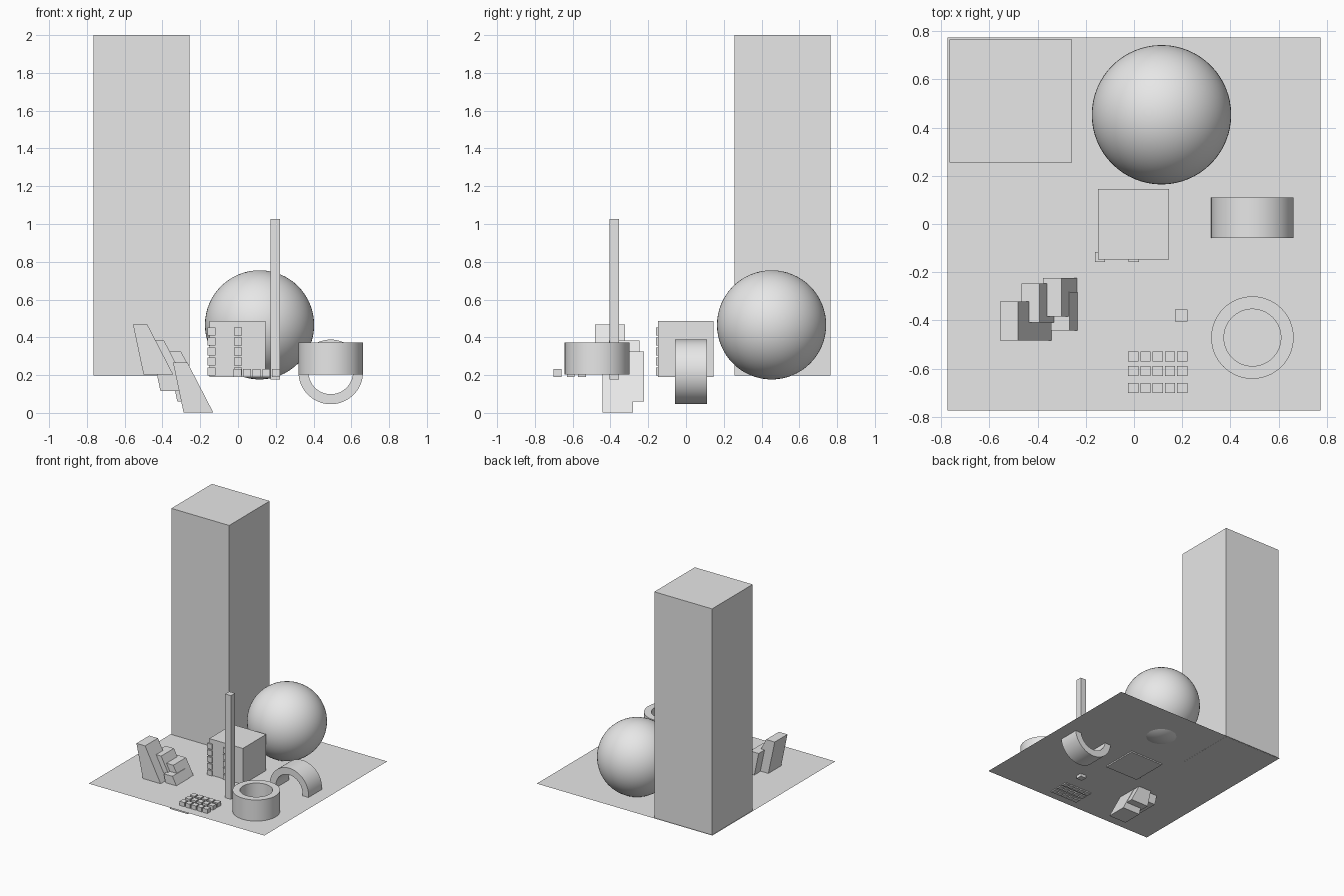
import bpy, bmesh, math
from mathutils import Vector

if "Cube" in bpy.data.objects:
    bpy.data.objects.remove(bpy.data.objects["Cube"])

grey = bpy.data.materials.new("plain_grey")
grey.diffuse_color = (0.8, 0.8, 0.8, 1)
grey.use_nodes = True
grey.node_tree.nodes["Principled BSDF"].inputs["Base Color"].default_value = grey.diffuse_color


def finish(name, bm, smooth=False):
    bmesh.ops.recalc_face_normals(bm, faces=bm.faces)
    mesh = bpy.data.meshes.new(name)
    bm.to_mesh(mesh)
    bm.free()
    mesh.materials.append(grey)
    obj = bpy.data.objects.new(name, mesh)
    bpy.context.collection.objects.link(obj)
    if smooth:
        bpy.context.view_layer.objects.active = obj
        obj.select_set(True)
        bpy.ops.object.shade_smooth_by_angle(angle=math.radians(35))
        obj.select_set(False)
    return obj


def add_box(bm, lo, hi):
    lo, hi = Vector(lo), Vector(hi)
    verts = bmesh.ops.create_cube(bm, size=1)["verts"]
    bmesh.ops.scale(bm, vec=hi - lo, verts=verts)
    bmesh.ops.translate(bm, vec=(lo + hi) / 2, verts=verts)


def box(name, lo, hi):
    bm = bmesh.new()
    add_box(bm, lo, hi)
    return finish(name, bm)


def small_cubes(name, centres, size=0.042):
    bm = bmesh.new()
    half = Vector((size, size, size)) / 2
    for c in centres:
        add_box(bm, Vector(c) - half, Vector(c) + half)
    return finish(name, bm)


def tube(name, centre, rot_x, outer=0.171, inner=0.118, length=0.168, sides=64):
    bm = bmesh.new()
    h = length / 2
    pts = [(inner, -h), (outer, -h), (outer, h), (inner, h)]
    rings = [[bm.verts.new((r * math.cos(a), r * math.sin(a), z)) for r, z in pts]
             for a in (math.tau * i / sides for i in range(sides))]
    for i in range(sides):
        a, b = rings[i], rings[(i + 1) % sides]
        for j in range(4):
            k = (j + 1) % 4
            bm.faces.new((a[j], b[j], b[k], a[k]))
    obj = finish(name, bm, True)
    obj.location = centre
    obj.rotation_euler.x = rot_x
    return obj


def leaning_block(name, top_right_x, top_z, y_max):
    # Slanted side profile, extruded along y
    profile = [(-0.076, 0), (0, 0), (0.137, -0.265), (-0.02, -0.265)]
    bm = bmesh.new()
    face = bm.faces.new([bm.verts.new((top_right_x + x, y_max, top_z + z))
                         for x, z in profile])
    ext = bmesh.ops.extrude_face_region(bm, geom=[face])
    moved = [v for v in ext["geom"] if isinstance(v, bmesh.types.BMVert)]
    bmesh.ops.translate(bm, vec=(0, -0.161, 0), verts=moved)
    if face.is_valid and len(bm.faces) == 5:
        bm.faces.new([v for v in face.verts])
    return finish(name, bm)


# Flat ground sheet
bm = bmesh.new()
bmesh.ops.create_grid(bm, x_segments=1, y_segments=1, size=0.773)
bmesh.ops.translate(bm, vec=(0, 0, 0.2), verts=bm.verts)
finish("ground_sheet", bm)

# Large solids
box("tall_tower", (-0.766, 0.256, 0.199), (-0.257, 0.766, 2.0))
box("middle_cube", (-0.15, -0.148, 0.19), (0.146, 0.146, 0.487))
box("thin_post", (0.171, -0.405, 0.176), (0.222, -0.354, 1.026))

bm = bmesh.new()
bmesh.ops.create_uvsphere(bm, u_segments=64, v_segments=32, radius=0.289)
ball = finish("big_ball", bm, True)
ball.location = (0.114, 0.453, 0.466)

# Upright ring and half-buried arch
tube("upright_ring", (0.491, -0.471, 0.288), 0)
tube("arch_ring", (0.491, 0.026, 0.217), math.pi / 2)

# Cubes in rows on the ground and in columns on the middle cube
for i, y in enumerate((-0.55, -0.61, -0.68)):
    small_cubes(f"ground_row_{i + 1}", [(-0.003 + 0.0508 * k, y, 0.212) for k in range(5)])
for i, x in enumerate((-0.141, -0.001)):
    small_cubes(f"wall_column_{i + 1}", [(x, -0.137, 0.218 + 0.0533 * k) for k in range(5)])

# Four leaning blocks stepping downwards
for i, (x, z, y) in enumerate([(-0.48, 0.468, -0.322), (-0.391, 0.382, -0.247),
                               (-0.301, 0.324, -0.223), (-0.268, 0.267, -0.281)]):
    leaning_block(f"leaning_block_{i + 1}", x, z, y)
